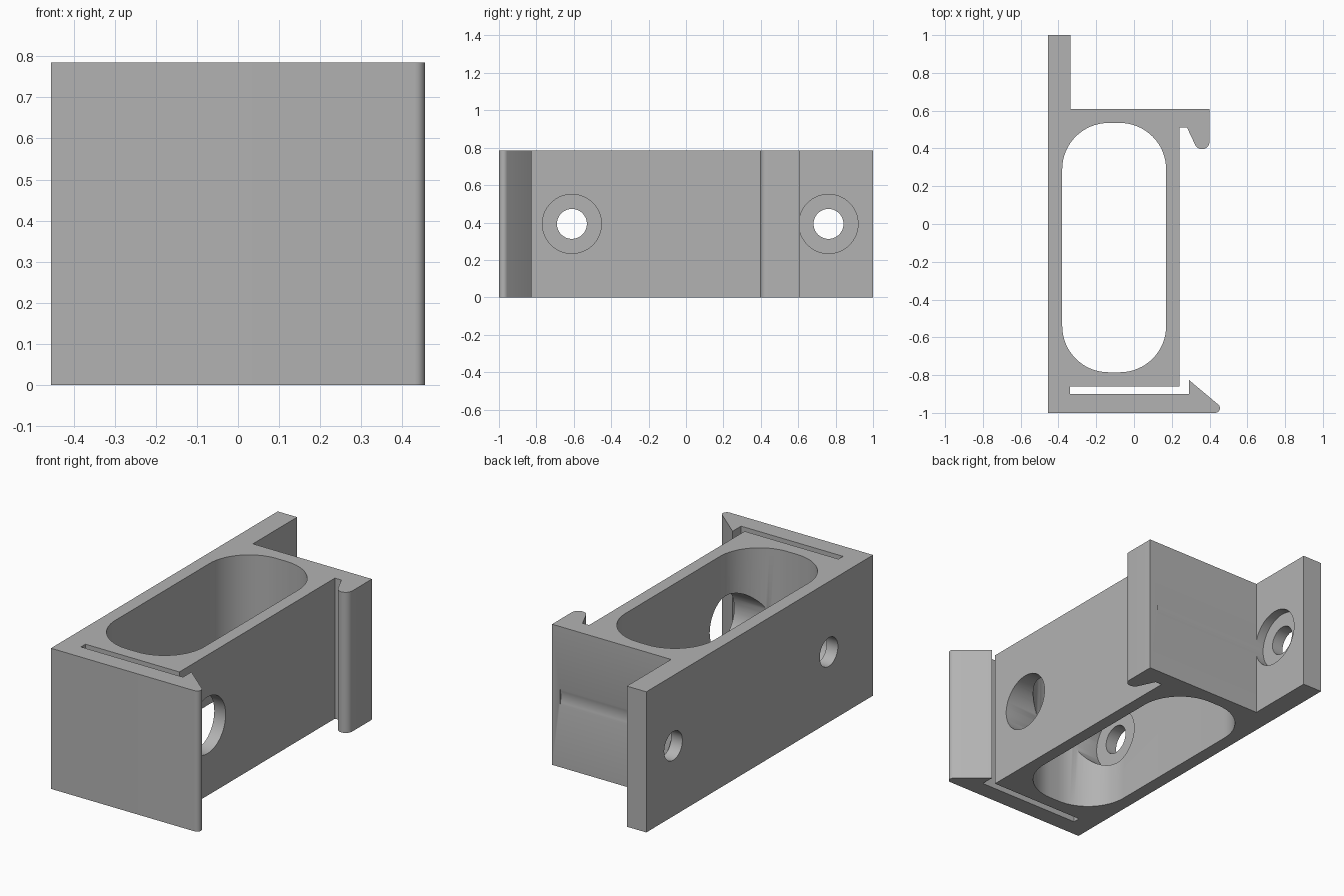
import bpy, bmesh
from math import cos, sin, pi, radians
from mathutils import Matrix

cube = bpy.data.objects.get("Cube")
if cube:
    bpy.data.objects.remove(cube, do_unlink=True)

HEIGHT = 0.785

grey = bpy.data.materials.new("plain grey")
grey.use_nodes = True
colour = (0.45, 0.45, 0.45, 1)
grey.diffuse_color = colour
grey.node_tree.nodes["Principled BSDF"].inputs["Base Color"].default_value = colour


def arc(cx, cy, r, start, end, steps=12):
    angles = [radians(start + (end - start) * i / steps) for i in range(steps + 1)]
    return [(cx + r * cos(a), cy + r * sin(a)) for a in angles]


def finish(name, bm):
    bmesh.ops.recalc_face_normals(bm, faces=bm.faces)
    mesh = bpy.data.meshes.new(name)
    bm.to_mesh(mesh)
    bm.free()
    mesh.materials.append(grey)
    obj = bpy.data.objects.new(name, mesh)
    bpy.context.collection.objects.link(obj)
    return obj


def extrusion(name, outline, bottom, top):
    bm = bmesh.new()
    face = bm.faces.new([bm.verts.new((x, y, bottom)) for x, y in outline])
    grown = bmesh.ops.extrude_face_region(bm, geom=[face])["geom"]
    verts = [v for v in grown if isinstance(v, bmesh.types.BMVert)]
    bmesh.ops.translate(bm, verts=verts, vec=(0, 0, top - bottom))
    return finish(name, bm)


def bore(name, y, radius, x0, x1):
    bm = bmesh.new()
    place = Matrix.Translation(((x0 + x1) / 2, y, HEIGHT / 2)) @ Matrix.Rotation(pi / 2, 4, "Y")
    bmesh.ops.create_cone(bm, cap_ends=True, segments=64, radius1=radius,
                          radius2=radius, depth=x1 - x0, matrix=place)
    return finish(name, bm)


# Bracket profile: snap arm, body side, hook and mounting tab
outline = [(-0.455, -1)]
outline += arc(0.43, -0.975, 0.025, -90, 48, 8)
outline += [(0.29, -0.825), (0.29, -0.9), (-0.34, -0.9), (-0.34, -0.86),
            (0.24, -0.86), (0.24, 0.512), (0.28, 0.512)]
outline += arc(0.36, 0.436, 0.04, 207, 360)
outline += [(0.4, 0.61), (-0.335, 0.61), (-0.335, 1), (-0.455, 1)]
bracket = extrusion("bracket", outline, 0, HEIGHT)

# Rounded vertical opening
r = 0.245
opening = []
for cx, cy, a in ((0.17 - r, 0.535 - r, 0), (-0.38 + r, 0.535 - r, 90),
                  (-0.38 + r, -0.785 + r, 180), (0.17 - r, -0.785 + r, 270)):
    opening += arc(cx, cy, r, a, a + 90, 16)
cutters = [extrusion("opening_cutter", opening, -0.1, HEIGHT + 0.1)]

# Screw holes with wide recesses for the heads
for label, y in (("front", -0.61), ("back", 0.762)):
    cutters.append(bore(label + "_recess_cutter", y, 0.158, -0.386, 0.35))
    cutters.append(bore(label + "_hole_cutter", y, 0.08, -0.6, -0.3))

for cutter in cutters:
    cut = bracket.modifiers.new(cutter.name, "BOOLEAN")
    cut.operation = "DIFFERENCE"
    cut.solver = "EXACT"
    cut.object = cutter

# Apply the cuts, then remove the cutters
bpy.context.view_layer.update()
result = bpy.data.meshes.new_from_object(bracket.evaluated_get(bpy.context.evaluated_depsgraph_get()))
bracket.modifiers.clear()
bracket.data = result
for cutter in cutters:
    bpy.data.objects.remove(cutter, do_unlink=True)

bpy.ops.object.select_all(action="DESELECT")
bracket.select_set(True)
bpy.context.view_layer.objects.active = bracket
bpy.ops.object.shade_smooth_by_angle(angle=radians(30))
